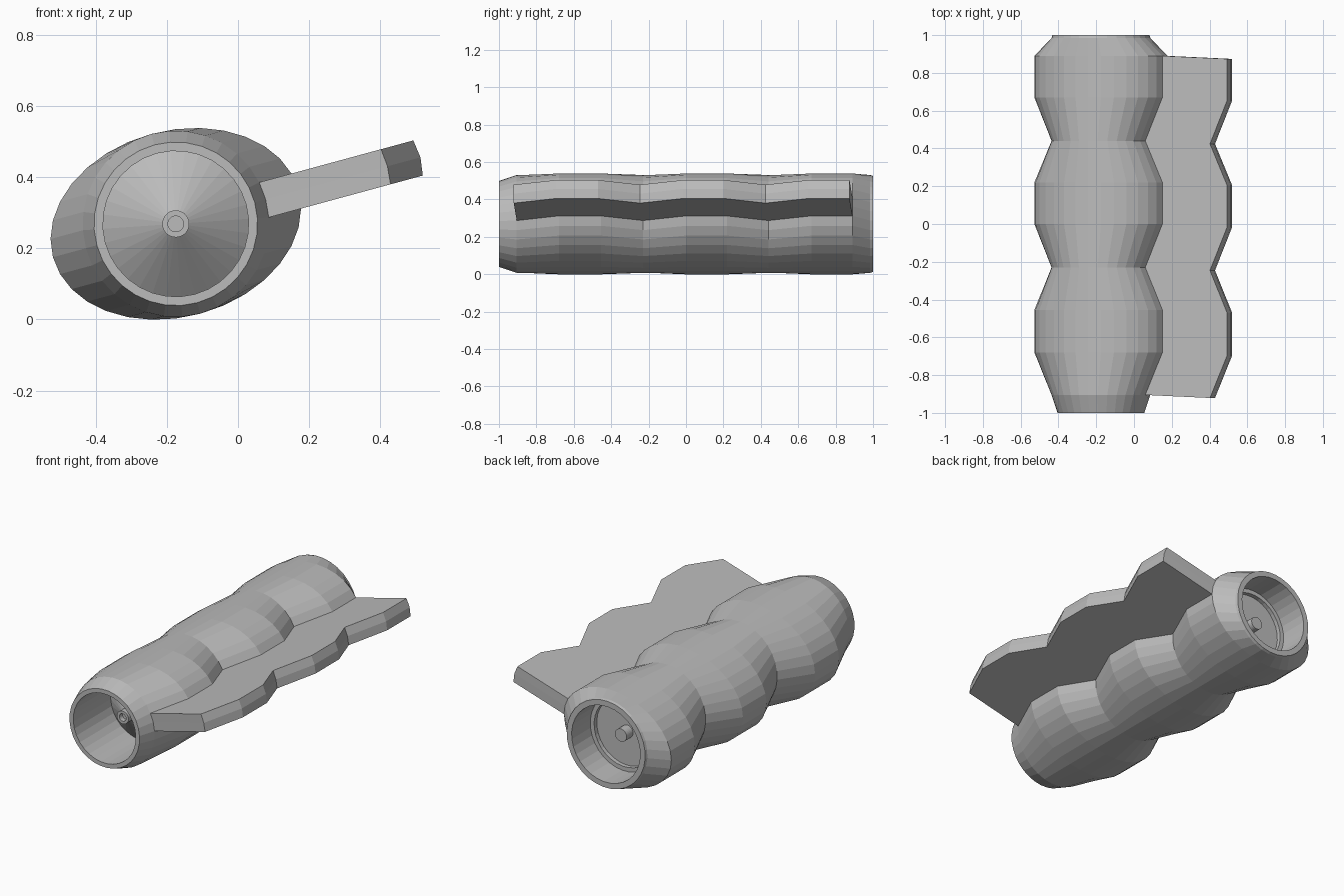
import bpy, bmesh, math
from mathutils import Vector

if "Cube" in bpy.data.objects:
    bpy.data.objects.remove(bpy.data.objects["Cube"])

SIDES = 32
TILT = math.radians(15.2)
CX, CZ = -0.175, 0.269
U = Vector((math.cos(TILT), 0, math.sin(TILT)))   # wide axis of the oval, fin direction
V = Vector((-math.sin(TILT), 0, math.cos(TILT)))  # narrow axis
R, W = 0.262, 0.358                               # waist radius, bulge half width

grey = bpy.data.materials.new("plain grey")
grey.diffuse_color = (0.5, 0.5, 0.5, 1)
grey.use_nodes = True
grey.node_tree.nodes["Principled BSDF"].inputs["Base Color"].default_value = grey.diffuse_color

# Rings as (y, half width, half height), running from front cavity over the outside to rear cavity
front = [(-0.80, 0.022, 0.022), (-0.83, 0.022, 0.022), (-0.83, 0.038, 0.038),
         (-0.78, 0.038, 0.038), (-0.65, 0.205, 0.205), (-1.0, 0.205, 0.205),
         (-1.0, 0.23, 0.23)]
outside = [(-0.905, R, R), (-0.68, W, R), (-0.455, W, R), (-0.23, R, R),
           (0.0, W, R), (0.22, W, R), (0.44, R, R), (0.67, W, R), (0.89, W, R)]
rear = [(0.985, R, R), (1.0, 0.2575, 0.2575), (1.0, 0.225, 0.225), (0.825, 0.225, 0.225),
        (0.825, 0.2, 0.2), (0.80, 0.2, 0.2), (0.80, 0.038, 0.038), (0.86, 0.038, 0.038)]
profile = front + outside + rear

bm = bmesh.new()
rings = []
for y, a, b in profile:
    ring = []
    for j in range(SIDES):
        t = 2 * math.pi * j / SIDES
        ring.append(bm.verts.new(Vector((CX, y, CZ)) + U * a * math.cos(t) + V * b * math.sin(t)))
    rings.append(ring)

fin_faces = []
first, last = len(front), len(front) + len(outside) - 1
for i in range(len(rings) - 1):
    for j in range(SIDES):
        k = (j + 1) % SIDES
        f = bm.faces.new((rings[i][j], rings[i][k], rings[i + 1][k], rings[i + 1][j]))
        if first <= i < last and j in (0, SIDES - 1):
            fin_faces.append(f)
bm.faces.new(rings[0])
bm.faces.new(rings[-1])

# Side fin: the strip facing the wide axis, pulled outwards
res = bmesh.ops.extrude_face_region(bm, geom=fin_faces)
moved = [g for g in res["geom"] if isinstance(g, bmesh.types.BMVert)]
bmesh.ops.translate(bm, verts=moved, vec=U * 0.355 + Vector((0, -0.016, 0)))
old = [f for f in fin_faces if f.is_valid]
if old:
    bmesh.ops.delete(bm, geom=old, context='FACES')
bmesh.ops.recalc_face_normals(bm, faces=bm.faces[:])

mesh = bpy.data.meshes.new("grip_body")
bm.to_mesh(mesh)
bm.free()
mesh.materials.append(grey)
bpy.context.collection.objects.link(bpy.data.objects.new("grip_body_with_fin", mesh))
